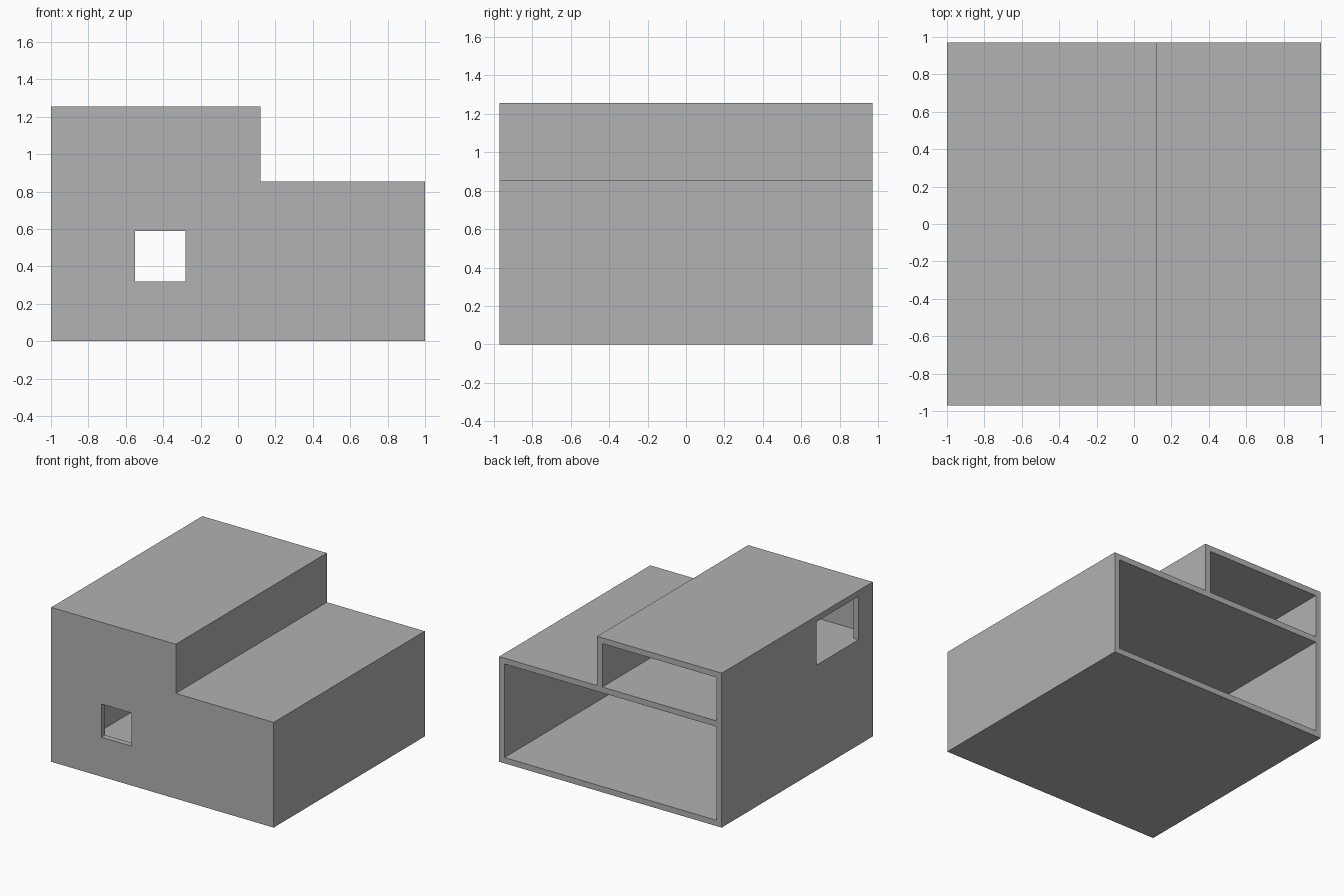
import bpy
import bmesh
from mathutils import Matrix, Vector

old = bpy.data.objects.get("Cube")
if old:
    bpy.data.objects.remove(old, do_unlink=True)

HALF_X, HALF_Y = 1.0, 0.97
TOP, STEP_Z, STEP_X = 1.255, 0.855, 0.12
WALL = 0.047
OPEN = 0.2  # overshoot of cutters past the outer surface

grey = bpy.data.materials.new("plain_grey")
grey.use_nodes = True
colour = (0.445, 0.445, 0.445, 1)
grey.diffuse_color = colour
grey.node_tree.nodes["Principled BSDF"].inputs["Base Color"].default_value = colour


def prism(name, outline, direction):
    """Extrude a closed outline of 3D points along a direction."""
    bm = bmesh.new()
    face = bm.faces.new([bm.verts.new(p) for p in outline])
    new = bmesh.ops.extrude_face_region(bm, geom=[face])["geom"]
    moved = [v for v in new if isinstance(v, bmesh.types.BMVert)]
    bmesh.ops.translate(bm, verts=moved, vec=Vector(direction))
    bmesh.ops.recalc_face_normals(bm, faces=bm.faces)
    mesh = bpy.data.meshes.new(name)
    bm.to_mesh(mesh)
    bm.free()
    mesh.materials.append(grey)
    obj = bpy.data.objects.new(name, mesh)
    bpy.context.collection.objects.link(obj)
    return obj


def box(name, x, y, z):
    outline = [(x[0], y[0], z[0]), (x[1], y[0], z[0]), (x[1], y[1], z[0]), (x[0], y[1], z[0])]
    return prism(name, outline, (0, 0, z[1] - z[0]))


def cut(target, cutter):
    """Subtract the cutter, bake the result and discard the cutter."""
    mod = target.modifiers.new("cut", 'BOOLEAN')
    mod.operation = 'DIFFERENCE'
    mod.solver = 'EXACT'
    mod.object = cutter
    bpy.context.view_layer.update()
    graph = bpy.context.evaluated_depsgraph_get()
    baked = bpy.data.meshes.new_from_object(target.evaluated_get(graph))
    target.modifiers.clear()
    target.data = baked
    bpy.data.objects.remove(cutter, do_unlink=True)


# Stepped outer block
profile = [(-HALF_X, 0), (HALF_X, 0), (HALF_X, STEP_Z), (STEP_X, STEP_Z),
           (STEP_X, TOP), (-HALF_X, TOP)]
shell = prism("stepped_house_shell", [(x, -HALF_Y, z) for x, z in profile],
              (0, 2 * HALF_Y, 0))

# Lower room, open at the back
inner_x, inner_y = HALF_X - WALL, WALL - HALF_Y
cut(shell, box("lower_room_cutter", (-inner_x, inner_x),
               (inner_y, HALF_Y + OPEN), (WALL, STEP_Z - WALL)))

# Square front window
cut(shell, box("front_window_cutter", (-0.55, -0.28),
               (-HALF_Y - OPEN, inner_y + OPEN), (0.32, 0.59)))

# Upper room, open at the back, with a full-height side window in its plan
near, far = -0.25, -0.79
right, back, outside = STEP_X - WALL, HALF_Y + OPEN, -HALF_X - OPEN
plan = [(-inner_x, inner_y), (right, inner_y), (right, back), (-inner_x, back),
        (-inner_x, near), (outside, near), (outside, far), (-inner_x, far)]
cut(shell, prism("upper_room_cutter", [(x, y, STEP_Z) for x, y in plan],
                 (0, 0, TOP - WALL - STEP_Z)))
